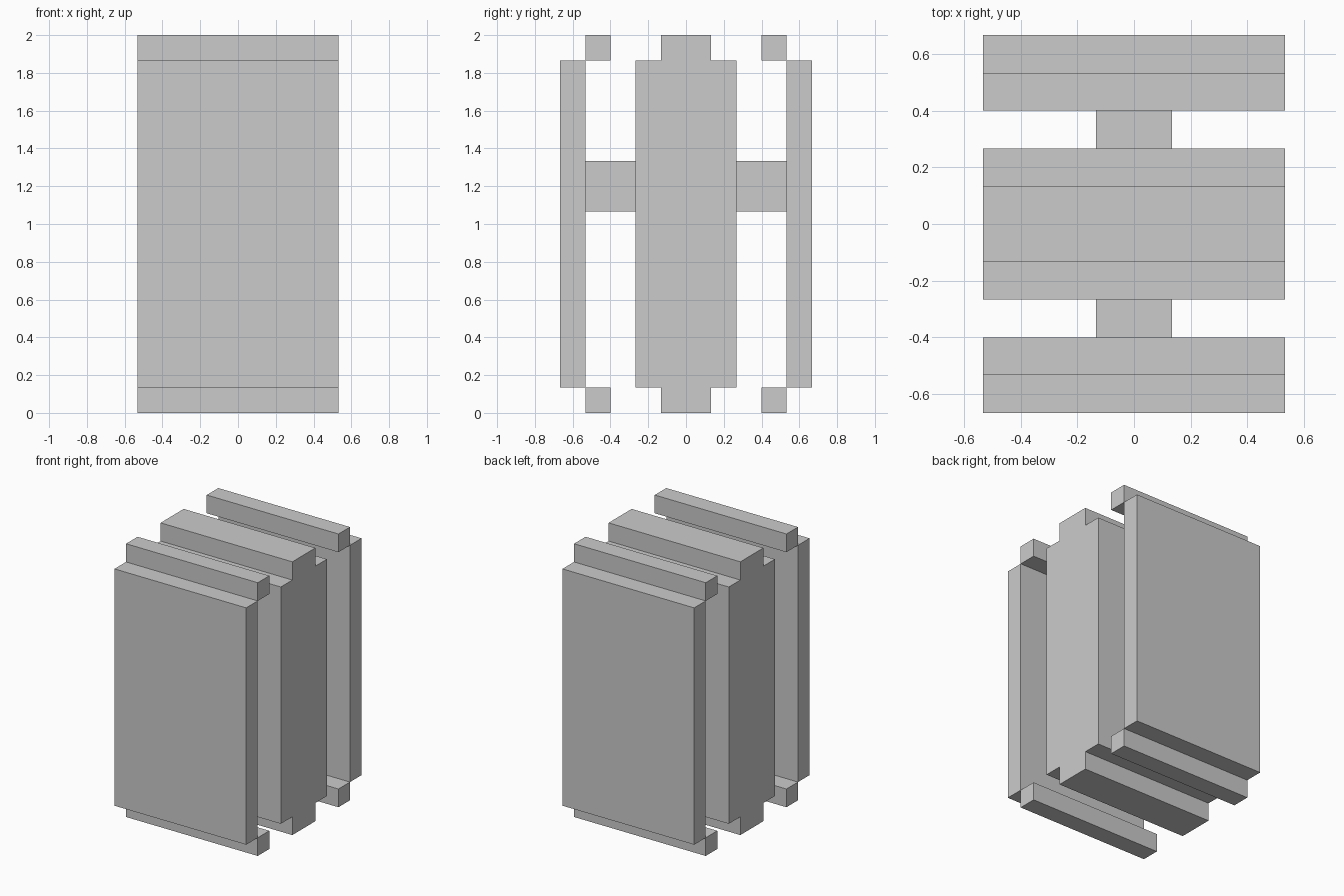
import bpy, bmesh

if "Cube" in bpy.data.objects:
    bpy.data.objects.remove(bpy.data.objects["Cube"])

U = 2 / 15       # grid unit of the blocky model
HALF_W = 4       # half width in units


def prism(name, profile, half_width):
    """Extrude a (y, z) profile along x, centred on x = 0."""
    bm = bmesh.new()
    face = bm.faces.new([bm.verts.new((-half_width * U, y * U, z * U)) for y, z in profile])
    ext = bmesh.ops.extrude_face_region(bm, geom=[face])
    moved = [g for g in ext["geom"] if isinstance(g, bmesh.types.BMVert)]
    bmesh.ops.translate(bm, verts=moved, vec=(2 * half_width * U, 0, 0))
    bmesh.ops.recalc_face_normals(bm, faces=bm.faces)
    mesh = bpy.data.meshes.new(name)
    bm.to_mesh(mesh)
    bm.free()
    obj = bpy.data.objects.new(name, mesh)
    bpy.context.collection.objects.link(obj)
    return obj


def block(name, y0, y1, z0, z1, half_width=HALF_W):
    return prism(name, [(y0, z0), (y1, z0), (y1, z1), (y0, z1)], half_width)


# Central core with stepped top and bottom
prism("core", [(-1, 0), (1, 0), (1, 1), (2, 1), (2, 14), (1, 14),
               (1, 15), (-1, 15), (-1, 14), (-2, 14), (-2, 1), (-1, 1)], HALF_W)

# Outer panel, edge rails and connecting arm on the front and back
for side, s in (("front", -1), ("back", 1)):
    block(f"{side}_panel", 4 * s, 5 * s, 1, 14)
    block(f"{side}_bottom_rail", 3 * s, 4 * s, 0, 1)
    block(f"{side}_top_rail", 3 * s, 4 * s, 14, 15)
    block(f"{side}_arm", 2 * s, 4 * s, 8, 10, 1)
